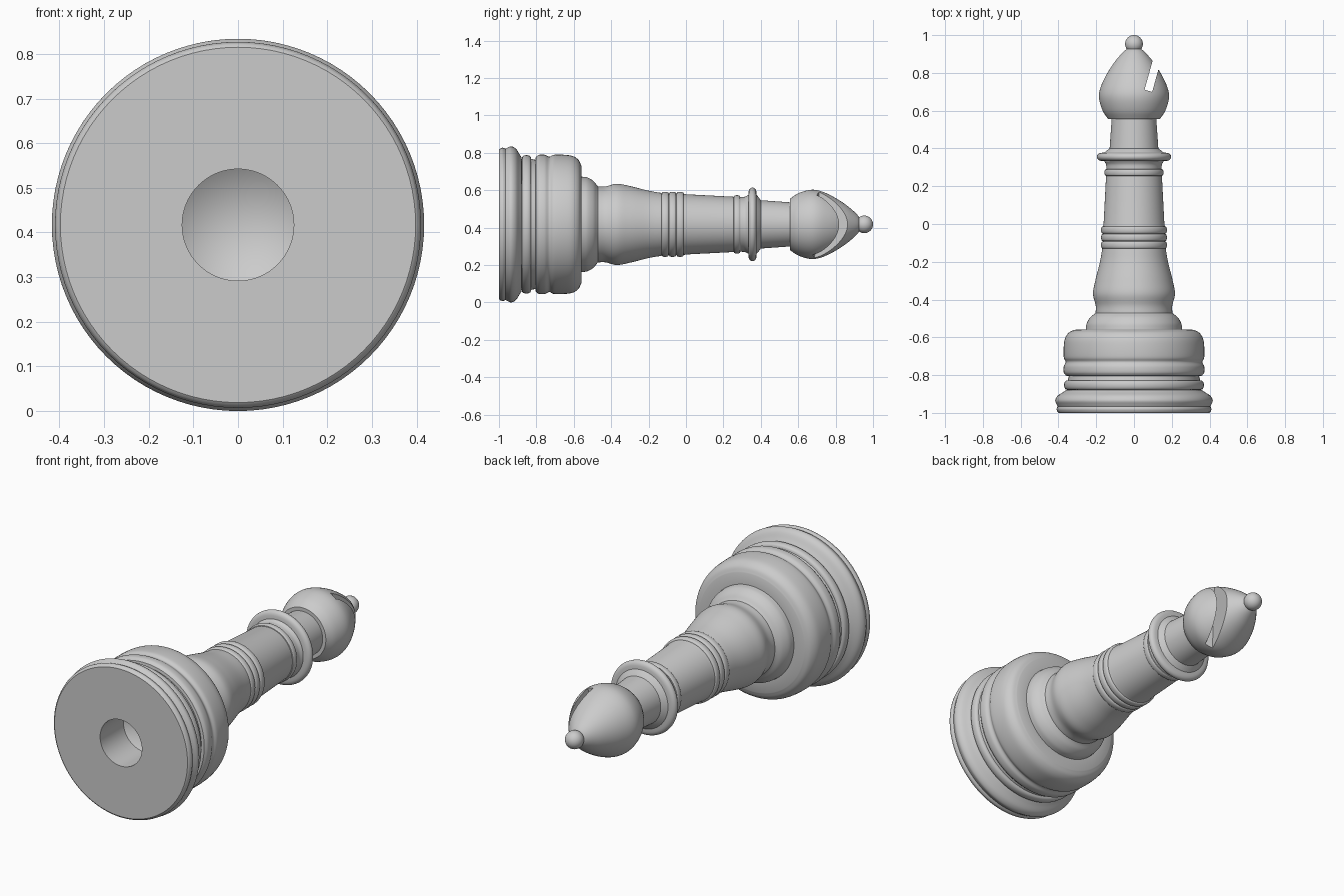
import bpy, bmesh, math
from mathutils import Vector, Matrix

cube = bpy.data.objects.get("Cube")
if cube:
    bpy.data.objects.remove(cube, do_unlink=True)

AXIS_Z = 0.417
SEGMENTS = 96

grey = bpy.data.materials.new("plain grey")
grey.use_nodes = True
colour = (0.6, 0.6, 0.6, 1)
grey.diffuse_color = colour
grey.node_tree.nodes["Principled BSDF"].inputs["Base Color"].default_value = colour


def bead(y0, y1, r_in, r_out, steps=10):
    """Rounded ring: half ellipse between two stations on the axis."""
    mid, half = (y0 + y1) / 2, (y1 - y0) / 2
    return [(mid - half * math.cos(math.pi * i / steps),
             r_in + (r_out - r_in) * math.sin(math.pi * i / steps) ** 0.7 if 0 < i < steps else r_in)
            for i in range(steps + 1)]


def curve(points, steps=6):
    """Smooth curve through (station, radius) points."""
    p = [Vector(q) for q in points]
    p = [2 * p[0] - p[1]] + p + [2 * p[-1] - p[-2]]
    out = []
    for a, b, c, d in zip(p, p[1:], p[2:], p[3:]):
        for i in range(steps):
            t = i / steps
            out.append(tuple(0.5 * (2 * b + (c - a) * t + (2 * a - 5 * b + 4 * c - d) * t ** 2
                                    + (3 * b - a - 3 * c + d) * t ** 3)))
    return out + [points[-1]]


def lathe(name, profile):
    """Turn a (station, radius) profile about the long axis."""
    bm = bmesh.new()
    verts = [bm.verts.new((max(r, 0), y, AXIS_Z)) for y, r in profile]
    edges = [bm.edges.new(pair) for pair in zip(verts, verts[1:])]
    bmesh.ops.spin(bm, geom=verts + edges, cent=(0, 0, AXIS_Z), axis=(0, 1, 0),
                   angle=math.tau, steps=SEGMENTS, use_merge=True)
    bmesh.ops.remove_doubles(bm, verts=bm.verts, dist=1e-5)
    bmesh.ops.recalc_face_normals(bm, faces=bm.faces)
    return finish(name, bm)


def finish(name, bm):
    mesh = bpy.data.meshes.new(name)
    bm.to_mesh(mesh)
    bm.free()
    mesh.materials.append(grey)
    obj = bpy.data.objects.new(name, mesh)
    bpy.context.collection.objects.link(obj)
    return obj


def smooth(obj):
    bpy.ops.object.select_all(action="DESELECT")
    obj.select_set(True)
    bpy.context.view_layer.objects.active = obj
    bpy.ops.object.shade_smooth_by_angle(angle=math.radians(35))


# Body: drilled foot, stepped plinth, tapering stem, rings and neck
body = [(-0.72, 0), (-0.8, 0.125), (-1, 0.125), (-1, 0.398)]
body += curve([(-0.995, 0.405), (-0.98, 0.41), (-0.965, 0.404)], 4)
body += curve([(-0.96, 0.407), (-0.935, 0.417), (-0.91, 0.405), (-0.89, 0.375), (-0.88, 0.36)])
body += bead(-0.878, -0.828, 0.35, 0.37)
body += [(-0.805, 0.345)]
body += curve([(-0.803, 0.36), (-0.785, 0.372), (-0.755, 0.372), (-0.73, 0.362),
               (-0.705, 0.372), (-0.65, 0.372), (-0.605, 0.365), (-0.575, 0.345), (-0.56, 0.315)])
body += [(-0.558, 0.255)]
body += curve([(-0.555, 0.255), (-0.525, 0.25), (-0.495, 0.232), (-0.475, 0.208)])
body += curve([(-0.47, 0.203), (-0.43, 0.203), (-0.37, 0.217), (-0.3, 0.205),
               (-0.2, 0.18), (-0.13, 0.168)])
for start in (-0.13, -0.09, -0.05):
    body += bead(start, start + 0.037, 0.164, 0.174)
body += [(0, 0.161), (0.25, 0.148)]
body += bead(0.255, 0.29, 0.147, 0.156)
body += curve([(0.293, 0.146), (0.315, 0.148), (0.332, 0.157)])
body += bead(0.333, 0.378, 0.157, 0.197)
body += curve([(0.38, 0.155), (0.392, 0.14), (0.4, 0.129)])
body += [(0.57, 0.117), (0.57, 0)]
smooth(lathe("body", body))

# Head: pointed dome with a flat underside
head = [(0.555, 0)] + curve([(0.555, 0.137), (0.6, 0.166), (0.66, 0.184), (0.71, 0.181),
                            (0.77, 0.157), (0.83, 0.122), (0.88, 0.085), (0.925, 0.04), (0.935, 0)])
dome = lathe("head", head)

# Slanted slot cut through one side of the head
bm = bmesh.new()
bmesh.ops.create_cube(bm, size=1, matrix=Matrix.Diagonal((0.042, 0.4, 0.6, 1)))
bmesh.ops.translate(bm, verts=bm.verts, vec=(0, 0.2, 0))
bmesh.ops.transform(bm, verts=bm.verts,
                    matrix=Matrix.Translation((0.073, 0.694, AXIS_Z))
                    @ Matrix.Rotation(math.radians(-15.5), 4, "Z")
                    @ Matrix.Rotation(math.radians(-4), 4, "X"))
cutter = finish("slot_cutter", bm)
cutter.hide_render = True
cut = dome.modifiers.new("slot", "BOOLEAN")
cut.operation = "DIFFERENCE"
cut.solver = "EXACT"
cut.object = cutter
bpy.context.view_layer.objects.active = dome
dome.select_set(True)
bpy.ops.object.modifier_apply(modifier=cut.name)
bpy.data.objects.remove(cutter, do_unlink=True)
smooth(dome)

# Ball finial at the tip
smooth(lathe("finial", [(0.953 - 0.047 * math.cos(math.pi * i / 24),
                         0.047 * math.sin(math.pi * i / 24)) for i in range(25)]))
